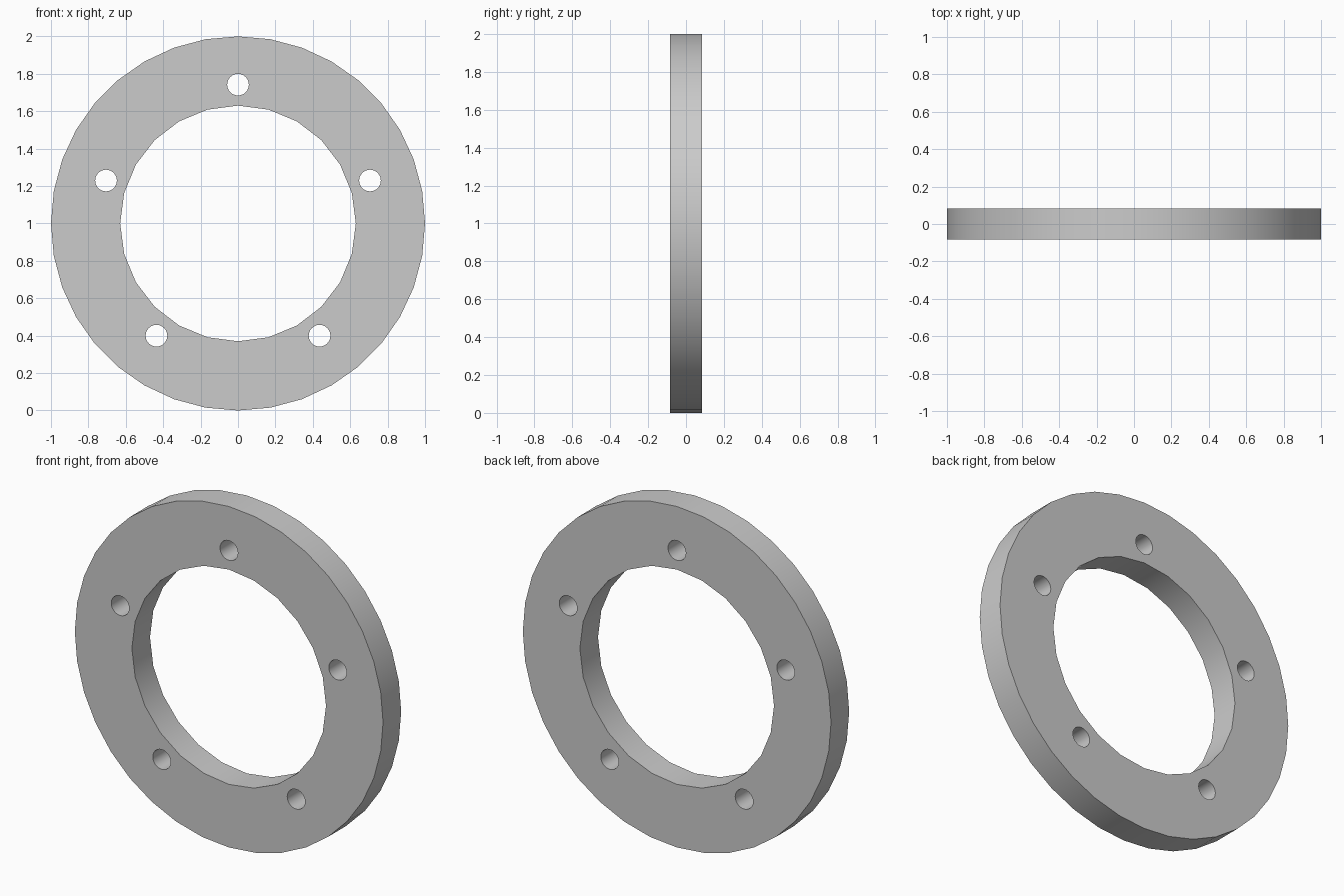
import bpy, bmesh
from math import sin, cos, tau, pi

if "Cube" in bpy.data.objects:
    bpy.data.objects.remove(bpy.data.objects["Cube"])

HALF_THICKNESS = 0.084
BOLT_CIRCLE = 0.742

curve = bpy.data.curves.new("flange_ring", 'CURVE')
curve.dimensions = '2D'
curve.fill_mode = 'BOTH'
curve.extrude = HALF_THICKNESS


def add_circle(cx, cz, radius, sides):
    """Closed polygon in the ring's face plane, first point at the top."""
    spline = curve.splines.new('POLY')
    spline.points.add(sides - 1)
    for i, p in enumerate(spline.points):
        a = tau * i / sides
        p.co = (cx + radius * sin(a), cz + radius * cos(a), 0, 1)
    spline.use_cyclic_u = True


# Outer rim and central opening
add_circle(0, 1, 1.0, 36)
add_circle(0, 1, 0.63, 24)

# Five evenly spaced bolt holes, one at the top
for k in range(5):
    a = tau * k / 5
    add_circle(BOLT_CIRCLE * sin(a), 1 + BOLT_CIRCLE * cos(a), 0.058, 24)

# Stand the ring upright and turn it into a mesh
ring = bpy.data.objects.new("flange_ring", curve)
bpy.context.collection.objects.link(ring)
ring.rotation_euler.x = pi / 2
bpy.context.view_layer.objects.active = ring
ring.select_set(True)
bpy.ops.object.convert(target='MESH')
bpy.ops.object.transform_apply(location=False, rotation=True, scale=False)

# Weld caps to walls, then smooth the round walls only
bm = bmesh.new()
bm.from_mesh(ring.data)
bmesh.ops.remove_doubles(bm, verts=bm.verts, dist=0.0005)
bmesh.ops.recalc_face_normals(bm, faces=bm.faces)
bm.to_mesh(ring.data)
bm.free()
bpy.ops.object.shade_smooth_by_angle()
